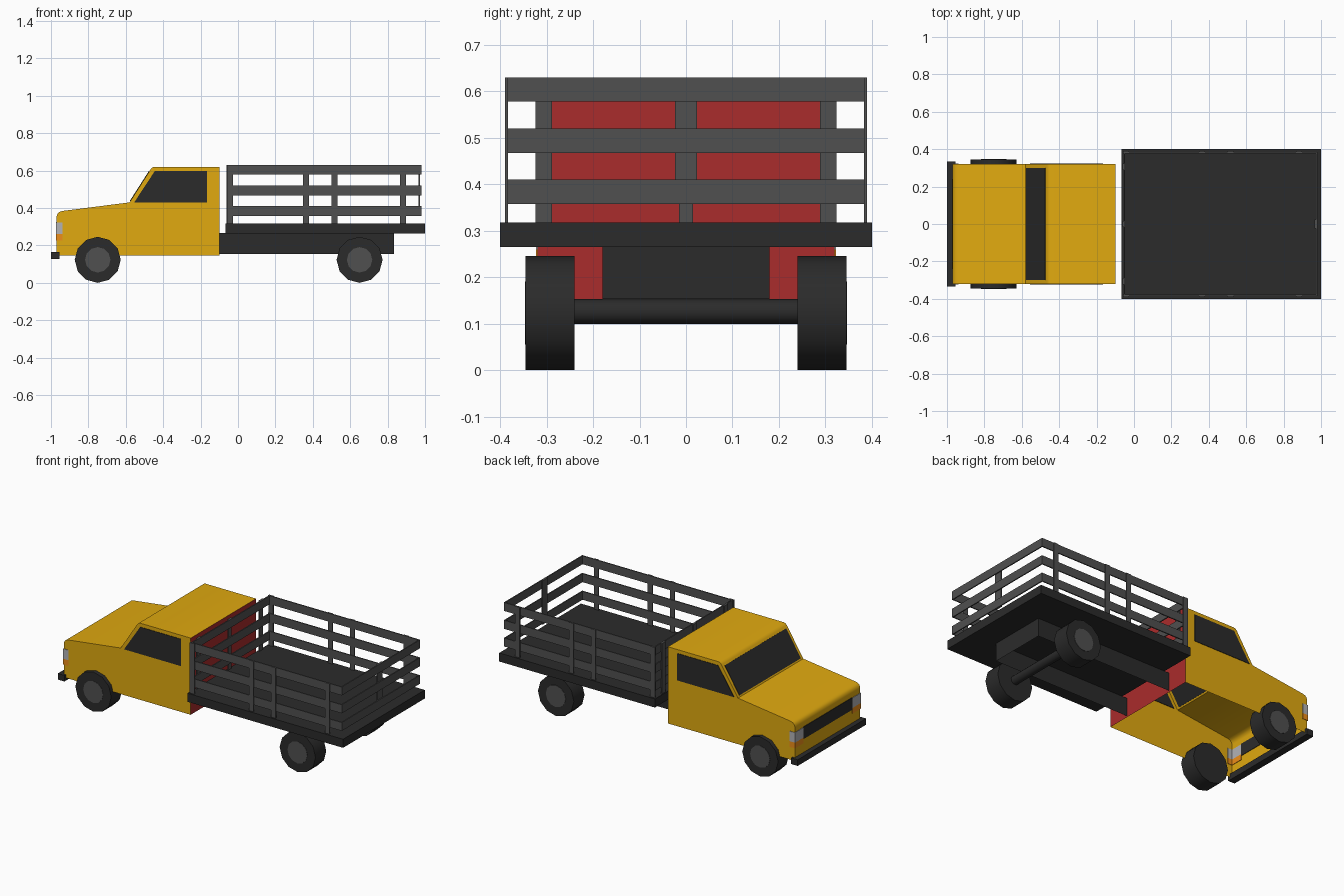
import bpy, bmesh, math

if "Cube" in bpy.data.objects:
    bpy.data.objects.remove(bpy.data.objects["Cube"])


def material(name, rgb):
    m = bpy.data.materials.new(name)
    m.diffuse_color = (*rgb, 1)
    m.use_nodes = True
    m.node_tree.nodes["Principled BSDF"].inputs["Base Color"].default_value = m.diffuse_color
    return m


YELLOW = material("yellow_paint", (0.75, 0.40, 0.005))
RED = material("red_panel", (0.40, 0.025, 0.025))
DARK = material("dark", (0.024, 0.024, 0.024))
STEEL = material("rail_grey", (0.08, 0.08, 0.08))
LAMP = material("lamp", (0.45, 0.45, 0.47))
ORANGE = material("orange_lamp", (0.85, 0.27, 0.01))


def finish(name, bm, mat):
    bmesh.ops.recalc_face_normals(bm, faces=bm.faces)
    me = bpy.data.meshes.new(name)
    bm.to_mesh(me)
    bm.free()
    me.materials.append(mat)
    ob = bpy.data.objects.new(name, me)
    bpy.context.collection.objects.link(ob)
    return ob


def smooth(ob, degrees):
    bpy.ops.object.select_all(action='DESELECT')
    ob.select_set(True)
    bpy.context.view_layer.objects.active = ob
    bpy.ops.object.shade_smooth_by_angle(angle=math.radians(degrees))


def prism(name, pts, y0, y1, mat, open_edges=()):
    """Extrude an XZ outline along y, leaving out the listed edge strips."""
    bm = bmesh.new()
    a = [bm.verts.new((x, y0, z)) for x, z in pts]
    b = [bm.verts.new((x, y1, z)) for x, z in pts]
    n = len(pts)
    bm.faces.new(a)
    bm.faces.new(b[::-1])
    for i in range(n):
        if i not in open_edges:
            j = (i + 1) % n
            bm.faces.new((a[i], b[i], b[j], a[j]))
    return finish(name, bm, mat)


def box(name, x, y, z, mat, open_edges=()):
    # edges: 0 bottom, 1 back (+x), 2 top, 3 front (-x)
    pts = [(x[0], z[0]), (x[1], z[0]), (x[1], z[1]), (x[0], z[1])]
    return prism(name, pts, min(y), max(y), mat, open_edges)


def cylinder(name, loc, r, depth, sides, mat):
    bpy.ops.mesh.primitive_cylinder_add(vertices=sides, radius=r, depth=depth,
                                        location=loc, rotation=(math.pi / 2, 0, 0))
    ob = bpy.context.object
    ob.name = name
    ob.data.materials.append(mat)
    smooth(ob, 40)


# Cab shell, open underneath, with separate red rear panel
cab = [(-0.10, 0.145), (-0.10, 0.62), (-0.445, 0.62), (-0.457, 0.617), (-0.467, 0.607),
       (-0.58, 0.43), (-0.94, 0.384), (-0.955, 0.379), (-0.965, 0.37), (-0.97, 0.355),
       (-0.97, 0.145)]
smooth(prism("cab_shell", cab, -0.32, 0.32, YELLOW, open_edges=(0, 10)), 35)
bm = bmesh.new()
bm.faces.new([bm.verts.new((-0.10, y, z)) for y, z in
              ((-0.32, 0.145), (0.32, 0.145), (0.32, 0.62), (-0.32, 0.62))])
finish("cab_rear_panel", bm, RED)

# Windscreen and grille
prism("windscreen", [(-0.5775, 0.4396), (-0.4765, 0.5976), (-0.4715, 0.5944), (-0.5725, 0.4364)],
      -0.30, 0.30, DARK)
box("grille", (-0.973, -0.967), (-0.24, 0.24), (0.25, 0.325), DARK)
box("front_bumper", (-1.0, -0.955), (-0.335, 0.335), (0.128, 0.166), DARK)

# Side windows and wrap-around lamps
window = [(-0.555, 0.43), (-0.165, 0.43), (-0.165, 0.597), (-0.445, 0.597)]
for s, side in ((-1, "right"), (1, "left")):
    prism("side_window_" + side, window, s * 0.317, s * 0.323, DARK)
    for name, z, mat in (("headlight_", (0.26, 0.322), LAMP), ("indicator_", (0.225, 0.26), ORANGE)):
        box(name + "front_" + side, (-0.973, -0.967), (s * 0.24, s * 0.323), z, mat)
        box(name + "side_" + side, (-0.967, -0.937), (s * 0.317, s * 0.323), z, mat)

# Chassis (open below and at the front), bed
box("chassis", (-0.10, 0.835), (-0.18, 0.18), (0.153, 0.266), DARK, open_edges=(0, 2, 3))
box("bed", (-0.067, 1.0), (-0.40, 0.40), (0.265, 0.318), DARK)

# Wheels and rear axle
for x, end in ((-0.75, "front"), (0.65, "rear")):
    for s, side in ((-1, "right"), (1, "left")):
        cylinder(f"{end}_wheel_{side}", (x, s * 0.2925, 0.123), 0.123, 0.105, 12, DARK)
        cylinder(f"{end}_hub_{side}", (x, s * 0.3445, 0.123), 0.068, 0.005, 12, STEEL)
cylinder("rear_axle", (0.65, 0, 0.126), 0.027, 0.48, 12, DARK)

# Stake rails: three slats on each of four sides
for i, z in enumerate(((0.358, 0.41), (0.467, 0.52), (0.578, 0.63))):
    for s, side in ((-1, "right"), (1, "left")):
        box(f"slat_{side}_{i}", (-0.06, 0.98), (s * 0.377, s * 0.384), z, STEEL)
    box(f"slat_front_{i}", (-0.054, -0.047), (-0.377, 0.377), z, STEEL)
    box(f"slat_rear_{i}", (0.973, 0.98), (-0.377, 0.377), z, STEEL)

# Posts
for i, x in enumerate((-0.043, 0.363, 0.515, 0.883)):
    for s, side in ((-1, "right"), (1, "left")):
        box(f"post_{side}_{i}", (x - 0.016, x + 0.016), (s * 0.383, s * 0.389), (0.318, 0.63), STEEL)
for i, (y, w) in enumerate(((-0.306, 0.018), (0, 0.015), (0.306, 0.018))):
    box(f"post_front_{i}", (-0.061, -0.054), (y - w, y + w), (0.318, 0.63), STEEL)
box("gate_strip_rear", (0.966, 0.973), (-0.024, 0.024), (0.358, 0.63), STEEL)
